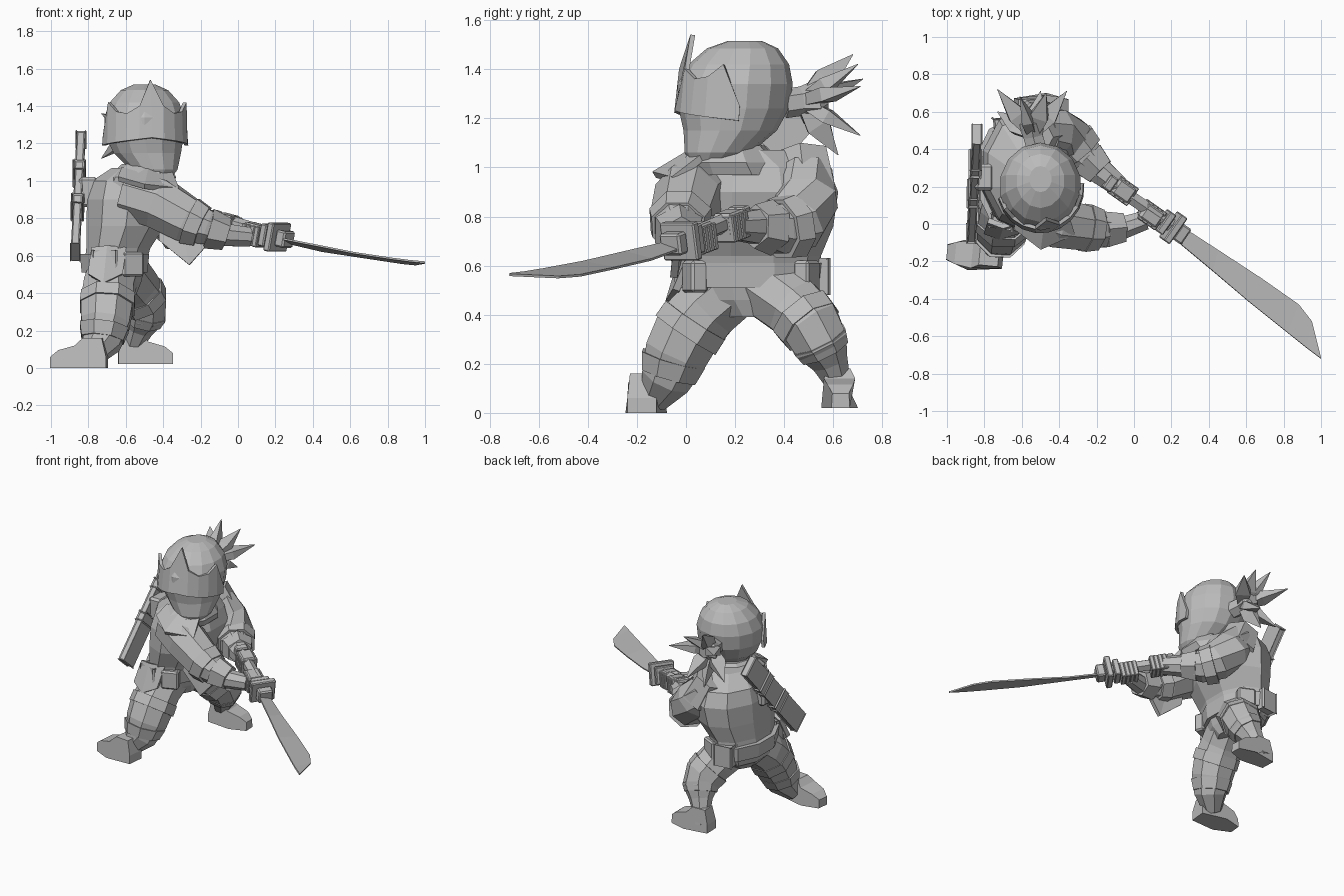
import bpy, bmesh, math
from mathutils import Vector

if "Cube" in bpy.data.objects:
    bpy.data.objects.remove(bpy.data.objects["Cube"], do_unlink=True)

grey = bpy.data.materials.new("plain_grey")
grey.use_nodes = True
tone = (.5, .5, .5, 1)
grey.diffuse_color = tone
grey.node_tree.nodes["Principled BSDF"].inputs["Base Color"].default_value = tone


def finish(name, bm):
    bmesh.ops.recalc_face_normals(bm, faces=bm.faces)
    mesh = bpy.data.meshes.new(name)
    bm.to_mesh(mesh)
    bm.free()
    mesh.materials.append(grey)
    obj = bpy.data.objects.new(name, mesh)
    bpy.context.collection.objects.link(obj)
    return obj


def loft(name, rings, sides=8, level=False):
    """Skin rings of (x, y, z, radius[, second radius]); level keeps rings horizontal."""
    bm = bmesh.new()
    centres = [Vector(r[:3]) for r in rings]
    overall = (centres[-1] - centres[0]).normalized()
    helper = Vector((1, 0, 0)) if abs(overall.z) > .6 else Vector((0, 0, 1))
    loops = []
    for i, r in enumerate(rings):
        if level:
            u, v = Vector((1, 0, 0)), Vector((0, 1, 0))
        else:
            along = centres[min(i + 1, len(rings) - 1)] - centres[max(i - 1, 0)]
            along.normalize()
            u = along.cross(helper).normalized()
            v = u.cross(along)
        loop = []
        for k in range(sides):
            a = math.tau * (k + .5) / sides
            loop.append(bm.verts.new(centres[i] + u * r[3] * math.cos(a) + v * r[-1] * math.sin(a)))
        loops.append(loop)
    for a, b in zip(loops, loops[1:]):
        for k in range(sides):
            j = (k + 1) % sides
            bm.faces.new((a[k], a[j], b[j], b[k]))
    bm.faces.new(loops[0])
    bm.faces.new(loops[-1])
    return finish(name, bm)


def strip(name, low, high, thick):
    """Plate between two edge lines."""
    bm = bmesh.new()
    a = [bm.verts.new(p) for p in low]
    b = [bm.verts.new(p) for p in high]
    for i in range(len(a) - 1):
        bm.faces.new((a[i], a[i + 1], b[i + 1], b[i]))
    obj = finish(name, bm)
    mod = obj.modifiers.new("thickness", "SOLIDIFY")
    mod.thickness = thick
    mod.offset = 0
    return obj


def block(name, centre, size, aim=(1, 0, 0), up=(0, 0, 1)):
    """Box whose long axis follows aim."""
    x = Vector(aim).normalized()
    y = Vector(up).cross(x).normalized()
    z = x.cross(y)
    bm = bmesh.new()
    bmesh.ops.create_cube(bm, size=1)
    for v in bm.verts:
        c = v.co.copy()
        v.co = Vector(centre) + x * c.x * size[0] + y * c.y * size[1] + z * c.z * size[2]
    bmesh.ops.bevel(bm, geom=bm.edges[:], offset=min(size) * .15, segments=1, affect="EDGES")
    return finish(name, bm)


def boot(name, heel, toe, base, width):
    """Side outline pushed across the foot, narrower at heel, toe and ankle."""
    heel, toe = Vector((*heel, base)), Vector((*toe, base))
    across = (toe - heel).cross(Vector((0, 0, 1))).normalized() * width / 2
    outline = [(0, 0, .7), (.6, 0, 1), (1, 0, .5), (1, .06, .45), (.85, .095, .7),
               (.55, .12, .85), (.42, .16, .6), (.08, .16, .6), (0, .06, .7)]
    bm = bmesh.new()
    sides = [[bm.verts.new(heel.lerp(toe, t) + Vector((0, 0, h)) + across * w * s)
              for t, h, w in outline] for s in (-1, 1)]
    n = len(outline)
    for i in range(n):
        j = (i + 1) % n
        bm.faces.new((sides[0][i], sides[0][j], sides[1][j], sides[1][i]))
    for loop in sides:
        bm.faces.new(loop)
    return finish(name, bm)


# Torso, belt and scarf
loft("torso", [(-.64, .27, .39, .1, .12), (-.66, .27, .46, .15, .24), (-.66, .27, .54, .17, .27),
               (-.64, .27, .64, .18, .28), (-.6, .28, .76, .22, .32), (-.58, .29, .9, .24, .33),
               (-.58, .29, 1, .21, .29), (-.54, .25, 1.07, .14, .18)], 10, True)
loft("belt", [(-.66, .27, .51, .185, .285), (-.66, .27, .61, .195, .295)], 10, True)
loft("scarf", [(-.53, .19, .97, .19, .23), (-.51, .17, 1.02, .19, .22), (-.49, .17, 1.09, .13, .15)], 9, True)
strip("collar_flap", [(-.64, -.02, 1.01), (-.5, -.13, .97), (-.32, -.05, .95)],
      [(-.62, .08, 1.06), (-.48, .02, 1.06), (-.36, .08, 1.05)], .03)

# Belt pouches and hanging cloth
for i, angle in enumerate((-105, -60, 55, 100)):
    a = math.radians(angle)
    out = Vector((math.cos(a) * .18, math.sin(a) * .27, 0))
    block(f"belt_pouch_{i}", Vector((-.66, .27, .555)) + out, (.07, .12, .13), out)
strip("front_cloth", [(-.8, -.04, .5), (-.72, -.07, .45), (-.62, -.04, .5)],
      [(-.78, .02, .64), (-.7, -.01, .65), (-.6, .02, .64)], .03)

# Legs, wraps and boots
loft("right_leg", [(-.66, .2, .52, .14), (-.69, .09, .43, .145), (-.7, .01, .34, .15),
                   (-.71, -.04, .24, .14), (-.73, -.08, .14, .11), (-.79, -.13, .05, .06)])
loft("right_knee_wrap", [(-.695, .04, .38, .156), (-.7, 0, .32, .158)])
loft("right_shin_wrap", [(-.715, -.05, .22, .143), (-.725, -.07, .15, .122)])
loft("left_leg", [(-.62, .32, .52, .14), (-.55, .44, .43, .135), (-.5, .51, .36, .13),
                  (-.5, .55, .28, .12), (-.53, .585, .21, .08), (-.56, .62, .12, .055), (-.57, .63, .06, .05)])
loft("left_knee_wrap", [(-.53, .47, .4, .142), (-.5, .51, .35, .138)])
loft("left_shin_wrap", [(-.5, .54, .3, .126), (-.515, .565, .25, .11)])
boot("right_boot", (-.7, -.18), (-1, -.15), 0, .17)
boot("left_boot", (-.64, .62), (-.35, .63), .02, .15)

# Arms, sleeves and bracers
loft("right_arm", [(-.58, .08, .93, .14), (-.42, .01, .88, .145), (-.27, -.02, .79, .13),
                   (-.17, -.03, .75, .1), (-.06, -.02, .71, .065), (.06, .02, .7, .055)])
loft("right_sleeve_edge", [(-.26, -.02, .785, .138), (-.19, -.03, .755, .118)])
loft("right_bracer", [(-.16, -.03, .745, .11), (-.06, -.02, .715, .088)], 6)
strip("sleeve_drape", [(-.42, -.02, .68), (-.26, -.05, .55), (-.18, -.04, .64)],
      [(-.42, 0, .78), (-.3, -.03, .75), (-.19, -.03, .73)], .03)
loft("left_arm", [(-.5, .47, .96, .13), (-.42, .49, .87, .135), (-.34, .45, .78, .13),
                  (-.27, .37, .75, .11), (-.18, .28, .76, .075), (-.08, .2, .76, .06)])
loft("left_shoulder", [(-.54, .47, 1.05, .12), (-.46, .49, .88, .14)], 6)
loft("left_sleeve_edge", [(-.33, .44, .765, .14), (-.28, .38, .75, .13)])
loft("left_bracer", [(-.25, .35, .755, .115), (-.18, .28, .76, .09)], 6)

# Sword: handle, guard, blade
aim = Vector((.37, -.26, -.1))
loft("sword_handle", [(-.13, .22, .8, .04), (.22, -.02, .7, .04)], 6)
block("sword_pommel", (-.13, .22, .8), (.05, .085, .085), aim)
block("sword_guard", (.21, -.02, .7), (.04, .17, .155), aim)
block("guard_rear", (.165, .01, .71), (.04, .13, .12), aim)
block("blade_collar", (.25, -.05, .69), (.06, .1, .09), aim)
strip("sword_blade",
      [(.24, -.1, .69), (.42, -.25, .655), (.62, -.42, .615), (.82, -.58, .585), (.92, -.66, .572), (1, -.72, .565)],
      [(.28, -.03, .665), (.45, -.14, .625), (.68, -.29, .59), (.88, -.43, .56), (.95, -.52, .553), (1, -.718, .562)],
      .01)

# Hands: a palm and four fingers gripping the handle
for side, centre in (("right", Vector((.09, .05, .72))), ("left", Vector((-.06, .18, .77)))):
    block(f"{side}_palm", centre, (.12, .105, .105), aim)
    for i in range(4):
        offset = aim.normalized() * (i - 1.5) * .029
        block(f"{side}_finger_{i}", centre + offset - Vector((0, 0, .01)), (.028, .115, .11), aim)

# Back scabbard with two bands
top, tip = Vector((-.84, .48, 1.22)), Vector((-.87, -.05, .62))
run = tip - top
block("scabbard", (top + tip) / 2, (run.length, .13, .045), run, (1, 0, 0))
for i, t in enumerate((.3, .6)):
    block(f"scabbard_band_{i}", top.lerp(tip, t), (.06, .135, .055), run, (1, 0, 0))
block("scabbard_mount", (-.8, .25, .94), (.1, .14, .16))

# Head
loft("head", [(-.43, .1, 1.01, .07, .08), (-.45, .13, 1.06, .13, .135), (-.485, .18, 1.15, .185, .19),
              (-.5, .195, 1.24, .215, .225), (-.5, .2, 1.34, .22, .235), (-.5, .215, 1.42, .19, .205),
              (-.5, .23, 1.485, .13, .145), (-.5, .24, 1.515, .06, .07)], 14, True)

# Crested brow plate wrapped round the front of the head
crest = [1.25, 1.42, 1.37, 1.36, 1.4, 1.54]
crest = crest + crest[-2::-1]
low, high = [], []
for i, z in enumerate(crest):
    a = math.radians(-80 + (i - 5) * 17)
    c, s = math.cos(a), math.sin(a)
    middle = 1 - abs(i - 5) / 5
    low.append((-.5 + .225 * c, .195 + .235 * s, 1.19 + .04 * middle))
    reach = .175 if z > 1.5 else .22
    high.append((-.5 + reach * c, .2 + reach * s, z))
strip("brow_plate", low, high, .02)

# Knot and flared cloth tails behind the head
knot = Vector((-.54, .47, 1.27))
loft("head_knot", [(-.52, .4, 1.26, .06), (-.54, .47, 1.27, .06), (-.55, .54, 1.28, .08),
                   (-.55, .58, 1.28, .04)], 6)
for i, end in enumerate(((-.73, .72, 1.36), (-.61, .68, 1.46), (-.47, .7, 1.42),
                         (-.36, .71, 1.33), (-.5, .71, 1.13), (-.73, .6, 1.12), (-.58, .62, 1.05))):
    end = Vector(end)
    loft(f"cloth_tail_{i}", [(*knot, .03), (*knot.lerp(end, .45), .07, .04), (*end, .002)], 4)
